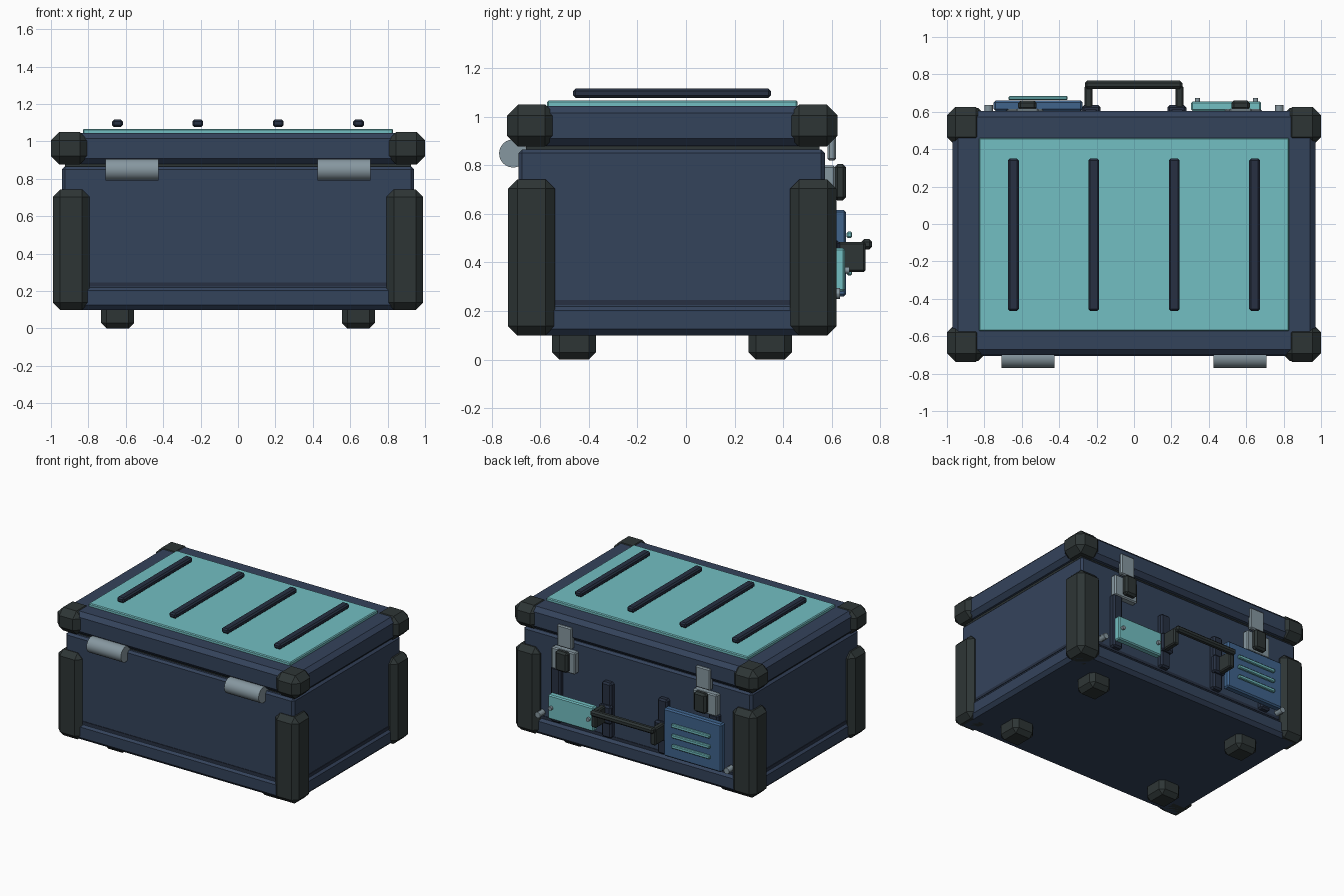
import bpy, math
from mathutils import Matrix


def mat(name, rgb):
    m = bpy.data.materials.new(name)
    m.diffuse_color = (*rgb, 1)
    return m


NAVY = mat("navy", (0.034, 0.056, 0.105))
DEEP = mat("deep_navy", (0.02, 0.03, 0.055))
BLACK = mat("rubber", (0.027, 0.036, 0.036))
TEAL = mat("teal", (0.17, 0.52, 0.54))
BLUE = mat("blue", (0.05, 0.125, 0.26))
STEEL = mat("steel", (0.24, 0.31, 0.35))


def box(name, x, y, z, material, bevel=0.0):
    """Chamfered box from (min, max) ranges."""
    bpy.ops.mesh.primitive_cube_add(size=1)
    o = bpy.context.object
    o.name = name
    size = [r[1] - r[0] for r in (x, y, z)]
    mid = [(r[0] + r[1]) / 2 for r in (x, y, z)]
    o.data.transform(Matrix.Diagonal((*size, 1)))
    o.location = mid
    o.data.materials.append(material)
    if bevel:
        b = o.modifiers.new("chamfer", 'BEVEL')
        b.width, b.segments = bevel, 1
    return o


def cyl(name, loc, r, depth, axis, material, sides=24):
    rot = (0, math.pi / 2, 0) if axis == 'X' else (math.pi / 2, 0, 0)
    bpy.ops.mesh.primitive_cylinder_add(vertices=sides, radius=r, depth=depth,
                                        location=loc, rotation=rot)
    o = bpy.context.object
    o.name = name
    o.data.materials.append(material)
    bpy.ops.object.shade_smooth_by_angle()
    return o


def span(c, w):
    return (c - w / 2, c + w / 2)


# Case shell: body, lower skirt, dark seams, lid
box("body", (-0.94, 0.94), (-0.69, 0.572), (0.10, 0.866), NAVY, 0.015)
box("lower_skirt", (-0.955, 0.955), (-0.705, 0.59), (0.10, 0.228), NAVY, 0.025)
box("skirt_seam", (-0.944, 0.944), (-0.694, 0.576), (0.225, 0.245), DEEP)
box("lid_seal", (-0.925, 0.925), (-0.66, 0.55), (0.85, 0.90), BLACK)
box("lid", (-0.97, 0.97), (-0.70, 0.603), (0.88, 1.045), NAVY, 0.03)

# Lid top panel and ribs
box("lid_panel", (-0.83, 0.83), (-0.572, 0.46), (1.03, 1.067), TEAL, 0.006)
for x in (-0.645, -0.215, 0.215, 0.645):
    box("lid_rib", span(x, 0.058), (-0.465, 0.35), (1.078, 1.116), DEEP, 0.01)

# Corner guards, corner posts and feet
for s in (-1, 1):
    def mx(a, b):
        return tuple(sorted((s * a, s * b)))
    for y in ((-0.737, -0.535), (0.42, 0.625)):
        box("lid_corner", mx(0.80, 1.0), y, (0.877, 1.05), BLACK, 0.045)
    for y in ((-0.733, -0.54), (0.428, 0.62)):
        box("body_corner_post", mx(0.795, 0.99), y, (0.10, 0.742), BLACK, 0.038)
    for y in ((-0.552, -0.37), (0.258, 0.436)):
        box("foot", mx(0.555, 0.733), y, (0.0, 0.13), BLACK, 0.03)

    # Hinge barrels on the front
    cyl("hinge", (s * 0.567, -0.712, 0.849), 0.058, 0.283, 'X', STEEL)

    # Latches on the back
    box("latch_base", mx(0.485, 0.68), (0.56, 0.615), (0.64, 0.80), STEEL, 0.008)
    box("latch_keeper", mx(0.51, 0.63), (0.583, 0.618), (0.82, 0.98), STEEL, 0.008)
    box("latch_lever", mx(0.52, 0.62), (0.61, 0.66), (0.655, 0.805), BLACK, 0.014)

    # Back straps, handle pads and arms
    for x in (0.23, 0.65):
        box("back_strap", span(s * x, 0.08), (0.56, 0.612), (0.24, 0.65), DEEP, 0.012)
    box("handle_pad", mx(0.178, 0.28), (0.59, 0.635), (0.355, 0.49), DEEP, 0.012)
    box("handle_arm", mx(0.222, 0.265), (0.62, 0.74), (0.36, 0.485), BLACK, 0.008)
    cyl("back_screw", (s * 0.777, 0.605, 0.272), 0.022, 0.06, 'Y', STEEL, 12)

# Handle grip
box("handle_grip", (-0.262, 0.258), (0.722, 0.767), (0.453, 0.496), BLACK, 0.012)

# Vented blue plate
box("vent_plate", (-0.75, -0.275), (0.605, 0.66), (0.26, 0.617), BLUE, 0.01)
for z in (0.36, 0.437, 0.514):
    box("vent_slat", (-0.67, -0.355), (0.662, 0.684), span(z, 0.026), TEAL, 0.005)

# Teal plate with screws
box("label_plate", (0.305, 0.68), (0.605, 0.655), (0.28, 0.46), TEAL, 0.008)
for x in (0.34, 0.65):
    cyl("plate_screw", (x, 0.658, 0.368), 0.014, 0.03, 'Y', STEEL, 12)
